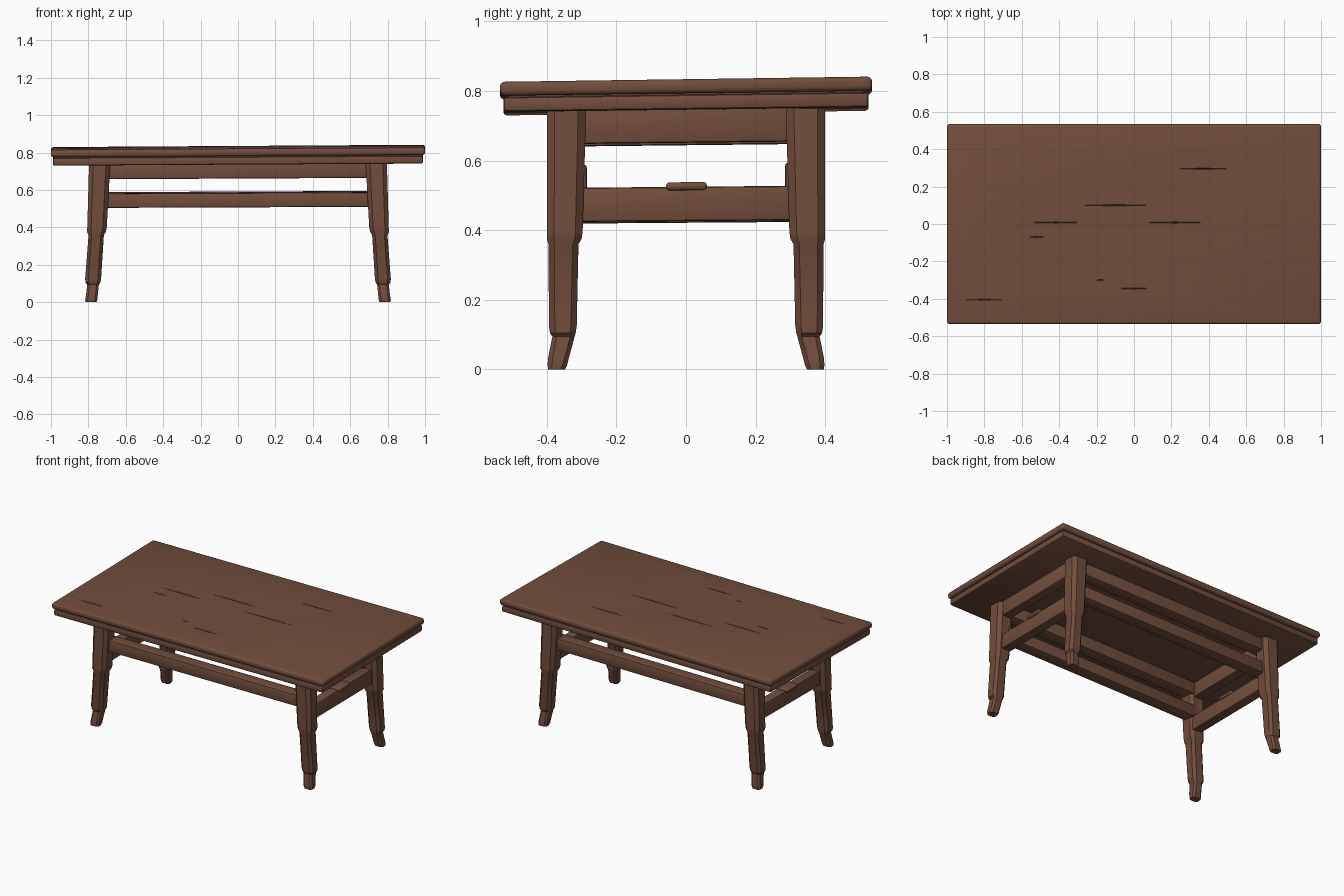
import bpy, bmesh, math
from mathutils import Vector

cube = bpy.data.objects.get("Cube")
if cube:
    bpy.data.objects.remove(cube, do_unlink=True)

wood = bpy.data.materials.new("brown_wood")
wood.use_nodes = True
COLOUR = (0.168, 0.075, 0.046, 1)
wood.diffuse_color = COLOUR
wood.node_tree.nodes["Principled BSDF"].inputs["Base Color"].default_value = COLOUR


def finish(name, bm, smooth=True):
    bmesh.ops.recalc_face_normals(bm, faces=bm.faces)
    mesh = bpy.data.meshes.new(name)
    bm.to_mesh(mesh)
    bm.free()
    mesh.materials.append(wood)
    ob = bpy.data.objects.new(name, mesh)
    bpy.context.collection.objects.link(ob)
    bpy.ops.object.select_all(action='DESELECT')
    ob.select_set(True)
    bpy.context.view_layer.objects.active = ob
    if smooth:
        bpy.ops.object.shade_smooth_by_angle(angle=math.radians(35))
    return ob


def settle(ob):
    # Slight lean of the hand-made frame
    for v in ob.data.vertices:
        v.co.z *= 1 + 0.0075 * v.co.x + 0.017 * v.co.y


def box(name, lo, hi, bevel=0.008, segments=2):
    lo, hi = Vector(lo), Vector(hi)
    bm = bmesh.new()
    bmesh.ops.create_cube(bm, size=1)
    for v in bm.verts:
        v.co = (lo + hi) / 2 + v.co * (hi - lo)
    bmesh.ops.bevel(bm, geom=bm.edges[:], offset=bevel, segments=segments,
                    profile=0.5, affect='EDGES')
    return finish(name, bm)


# Table top: two stacked slabs with a shadow gap between
top = box("table_top", (-1, -0.535, 0.788), (1, 0.535, 0.828), 0.014, 3)
lower = box("top_lower_slab", (-0.99, -0.525, 0.742), (0.99, 0.525, 0.784), 0.01)
core = box("top_core", (-0.975, -0.51, 0.77), (0.975, 0.51, 0.80), 0.002, 1)

# Shallow worn grooves along the grain: centre x, y, half length
GROOVES = [(-0.42, 0.008, 0.27), (0.22, 0.008, 0.32), (0.37, 0.295, 0.22),
           (-0.18, -0.30, 0.04), (-0.1, 0.10, 0.28), (-0.52, -0.07, 0.08),
           (0.0, -0.345, 0.16), (-0.8, -0.405, 0.15)]
bm = bmesh.new()
for x, y, half in GROOVES:
    ring = [bm.verts.new(p) for p in ((x - half, y, 0.835), (x, y - 0.007, 0.835),
                                      (x + half, y, 0.835), (x, y + 0.007, 0.835))]
    keel = bm.verts.new((x, y, 0.817))
    bm.faces.new(ring)
    for i in range(4):
        bm.faces.new((ring[i], ring[(i + 1) % 4], keel))
cutter = finish("groove_cutter", bm, False)
cutter.hide_render = True
bpy.context.view_layer.objects.active = top
cut = top.modifiers.new("grooves", 'BOOLEAN')
cut.operation, cut.object, cut.solver = 'DIFFERENCE', cutter, 'EXACT'
bpy.ops.object.modifier_apply(modifier=cut.name)
bpy.data.objects.remove(cutter, do_unlink=True)
for ob in (top, lower, core):
    settle(ob)

# Leg sections from the floor up: z, inner x, outer x, inner y, outer y
LEG = [(0.0, 0.756, 0.815, 0.348, 0.396), (0.012, 0.752, 0.817, 0.342, 0.398),
       (0.035, 0.75, 0.813, 0.336, 0.396), (0.095, 0.744, 0.806, 0.32, 0.384),
       (0.105, 0.736, 0.816, 0.317, 0.391), (0.125, 0.732, 0.817, 0.314, 0.394),
       (0.36, 0.717, 0.799, 0.309, 0.395), (0.375, 0.707, 0.807, 0.3, 0.4),
       (0.395, 0.702, 0.806, 0.297, 0.4), (0.75, 0.682, 0.796, 0.287, 0.4)]


def leg(name, sx, sy):
    bm = bmesh.new()
    rings = []
    for z, x0, x1, y0, y1 in LEG:
        c = 0.2 * (x1 - x0)
        pts = [(x0 + c, y0), (x1 - c, y0), (x1, y0 + c), (x1, y1 - c),
               (x1 - c, y1), (x0 + c, y1), (x0, y1 - c), (x0, y0 + c)]
        rings.append([bm.verts.new((sx * x, sy * y, z)) for x, y in pts])
    for a, b in zip(rings, rings[1:]):
        for i in range(8):
            j = (i + 1) % 8
            bm.faces.new((a[i], a[j], b[j], b[i]))
    bm.faces.new(rings[0])
    bm.faces.new(rings[-1])
    return finish(name, bm)


SIDES_X = (("right", -1), ("left", 1))
SIDES_Y = (("front", -1), ("back", 1))
for nx, sx in SIDES_X:
    for ny, sy in SIDES_Y:
        leg(f"{ny}_{nx}_leg", sx, sy)

# Long rails joining the legs at front and back
for ny, sy in SIDES_Y:
    y0, y1 = sorted((sy * 0.285, sy * 0.365))
    settle(box(f"{ny}_apron", (-0.73, y0, 0.665), (0.73, y1, 0.75)))
    settle(box(f"{ny}_stretcher", (-0.73, y0, 0.51), (0.73, y1, 0.588)))

# End rails, each lower one carrying a rounded peg
for nx, sx in SIDES_X:
    x0, x1 = sorted((sx * 0.71, sx * 0.775))
    settle(box(f"{nx}_apron", (x0, -0.33, 0.648), (x1, 0.33, 0.75)))
    settle(box(f"{nx}_stretcher", (x0, -0.33, 0.424), (x1, 0.33, 0.522)))
    x0, x1 = sorted((sx * 0.70, sx * 0.788))
    settle(box(f"{nx}_peg", (x0, -0.057, 0.512), (x1, 0.06, 0.535), 0.01, 3))
